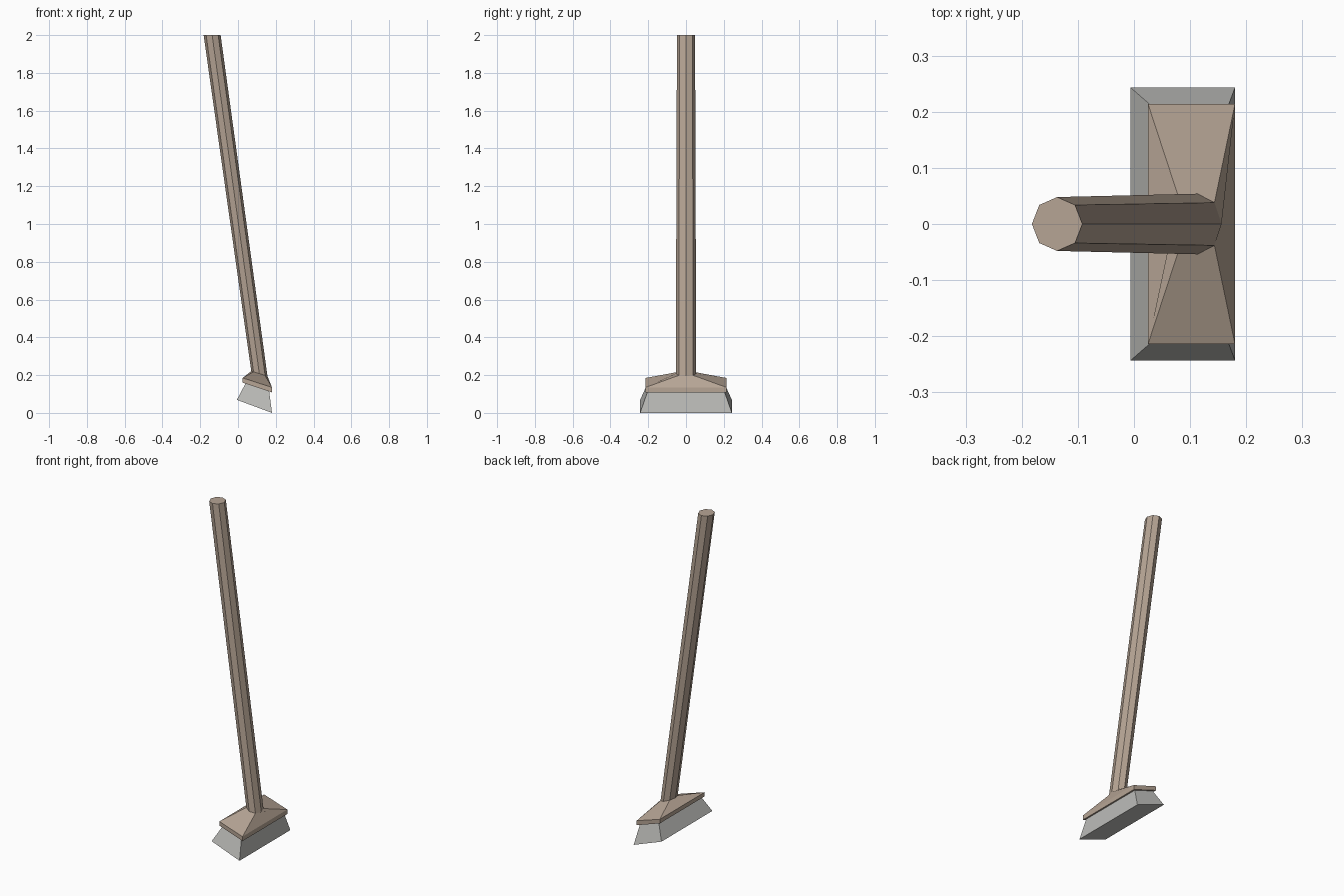
import bpy, bmesh, math

if "Cube" in bpy.data.objects:
    bpy.data.objects.remove(bpy.data.objects["Cube"])


def material(name, color):
    m = bpy.data.materials.new(name)
    m.diffuse_color = (*color, 1)
    m.use_nodes = True
    m.node_tree.nodes["Principled BSDF"].inputs["Base Color"].default_value = m.diffuse_color
    return m


wood = material("wood", (0.47, 0.375, 0.30))
gray = material("bristle_gray", (0.50, 0.50, 0.48))


def finish(bm, name, mat):
    bmesh.ops.recalc_face_normals(bm, faces=bm.faces)
    me = bpy.data.meshes.new(name)
    bm.to_mesh(me)
    bm.free()
    me.materials.append(mat)
    ob = bpy.data.objects.new(name, me)
    bpy.context.collection.objects.link(ob)
    return ob


def octagon(cx, cz, rx, ry, slope):
    """Eight points around (cx, 0, cz); slope tilts the ring along x."""
    pts = []
    for i in range(8):
        a = i * math.pi / 4
        dx = rx * math.cos(a)
        pts.append((cx + dx, ry * math.sin(a), cz + slope * dx))
    return pts


def tilted_rect(x0, z0, x1, z1, hy):
    """Rectangle leaning down toward +x, counter-clockwise from (+x, +y)."""
    return [(x1, hy, z1), (x0, hy, z0), (x0, -hy, z0), (x1, -hy, z1)]


def ring(bm, pts):
    return [bm.verts.new(p) for p in pts]


def bridge(bm, a, b):
    n = len(a)
    for i in range(n):
        bm.faces.new((a[i], a[(i + 1) % n], b[(i + 1) % n], b[i]))


socket = octagon(0.113, 0.208, 0.043, 0.054, -0.31)

# Handle: leaning eight-sided pole with a level top
bm = bmesh.new()
low = ring(bm, socket)
top = ring(bm, octagon(-0.137, 2.0, 0.045, 0.048, 0))
bridge(bm, low, top)
bm.faces.new(top)
finish(bm, "handle", wood)

# Head: tilted slab whose roof narrows to the handle
bm = bmesh.new()
under = ring(bm, tilted_rect(0.025, 0.16, 0.18, 0.108, 0.214))
over = ring(bm, tilted_rect(0.025, 0.185, 0.18, 0.135, 0.214))
neck = ring(bm, socket)
bridge(bm, under, over)
bm.faces.new(under)
for k in range(4):
    i = 2 * k + 1
    bm.faces.new((over[k], over[(k + 1) % 4],
                  neck[(i + 2) % 8], neck[(i + 1) % 8], neck[i]))
finish(bm, "head", wood)

# Bristles: block flaring out toward the floor
bm = bmesh.new()
foot = ring(bm, tilted_rect(-0.006, 0.069, 0.18, 0.0, 0.243))
root = ring(bm, tilted_rect(0.04, 0.156, 0.165, 0.114, 0.203))
bridge(bm, foot, root)
bm.faces.new(foot)
bm.faces.new(root)
finish(bm, "bristles", gray)
